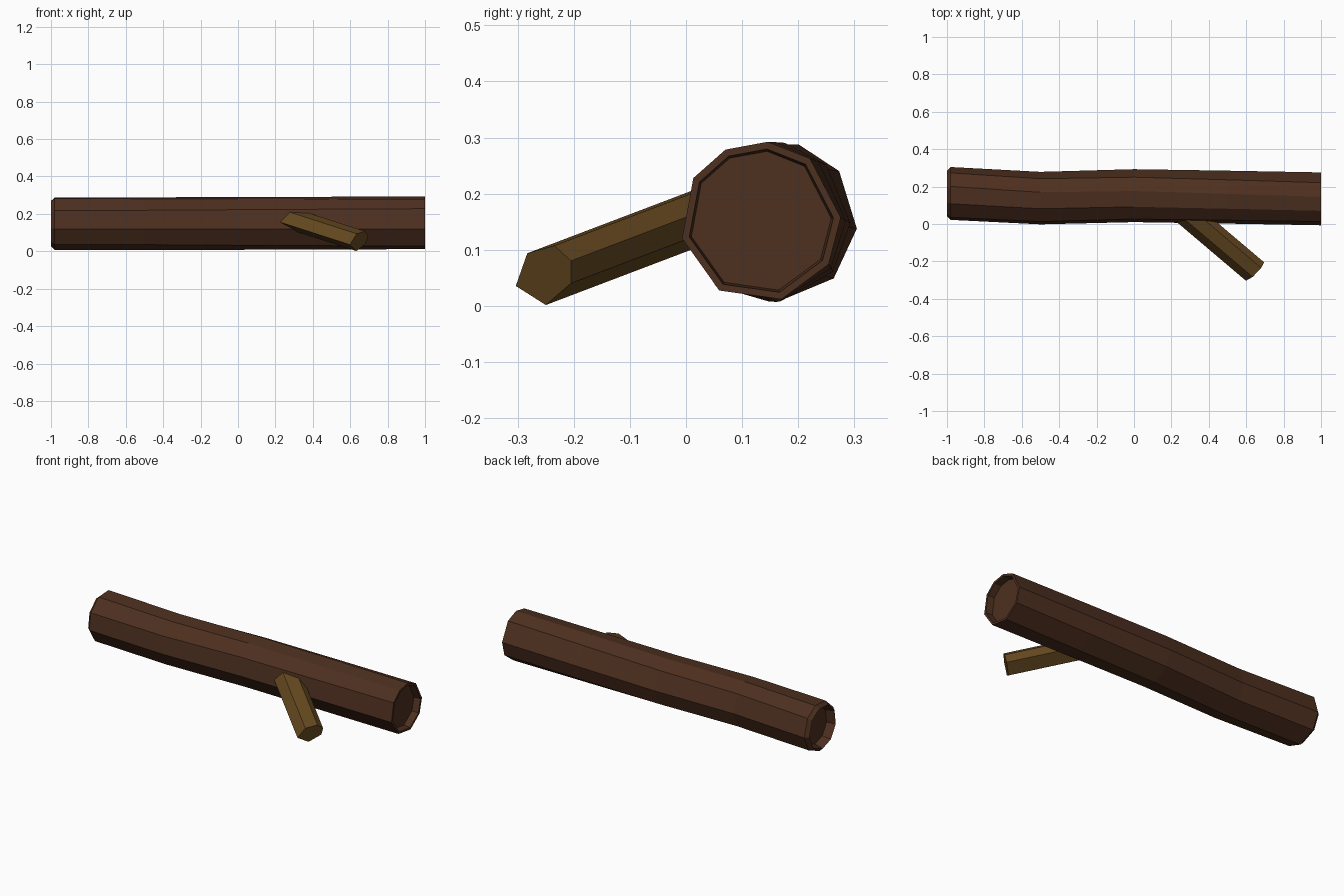
import bpy, bmesh
from math import sin, cos, radians
from mathutils import Vector

if "Cube" in bpy.data.objects:
    bpy.data.objects.remove(bpy.data.objects["Cube"])


def material(name, rgb):
    m = bpy.data.materials.new(name)
    m.diffuse_color = (*rgb, 1)
    m.use_nodes = True
    m.node_tree.nodes["Principled BSDF"].inputs["Base Color"].default_value = m.diffuse_color
    return m


def loft(name, rings, mat):
    """Skin a list of point rings with quads and cap both ends."""
    bm = bmesh.new()
    loops = [[bm.verts.new(p) for p in ring] for ring in rings]
    n = len(loops[0])
    for a, b in zip(loops, loops[1:]):
        for i in range(n):
            j = (i + 1) % n
            bm.faces.new((a[i], a[j], b[j], b[i]))
    bm.faces.new(loops[0])
    bm.faces.new(loops[-1])
    bmesh.ops.recalc_face_normals(bm, faces=bm.faces)
    me = bpy.data.meshes.new(name)
    bm.to_mesh(me)
    bm.free()
    me.materials.append(mat)
    ob = bpy.data.objects.new(name, me)
    bpy.context.collection.objects.link(ob)
    return ob


bark = material("bark", (0.075, 0.029, 0.014))
branch_bark = material("branch_bark", (0.13, 0.065, 0.014))

# Log: nine uneven sides, slightly twisted and bent, hollowed at both ends
LEFT = [-5, 39, 74, 112, 152, 192, 232, 270, 315]
RIGHT = [3, 52, 85, 116, 147, 192, 239, 285, 328]


def log_ring(x, y, r):
    t = (x + 1) / 2
    angles = [radians(a + (b - a) * t) for a, b in zip(LEFT, RIGHT)]
    return [(x, y + r * cos(a), 0.15 + r * sin(a)) for a in angles]


stations = [(-0.95, 0.162, 0.110), (-1.0, 0.162, 0.124), (-0.98, 0.162, 0.143),
            (-0.5, 0.137, 0.142), (0.0, 0.150, 0.143), (0.5, 0.142, 0.143),
            (1.0, 0.133, 0.143), (1.0, 0.133, 0.130), (0.96, 0.133, 0.126)]
loft("log", [log_ring(*s) for s in stations], bark)

# Branch stub: uneven hexagon swept from inside the log out to the ground
axis = Vector((0.742, -0.629, -0.239)).normalized()
side = Vector((0.647, 0.763, 0)).normalized()
up = side.cross(axis)
if up.z < 0:
    up = -up
tip = Vector((0.65, -0.25, 0.055))
HEX = [(-0.074, -0.020), (-0.035, 0.040), (0.031, 0.054),
       (0.064, 0.026), (0.056, -0.015), (-0.011, -0.055)]
loft("branch", [[tip - axis * d + side * a + up * b for a, b in HEX]
                for d in (0.54, 0)], branch_bark)
